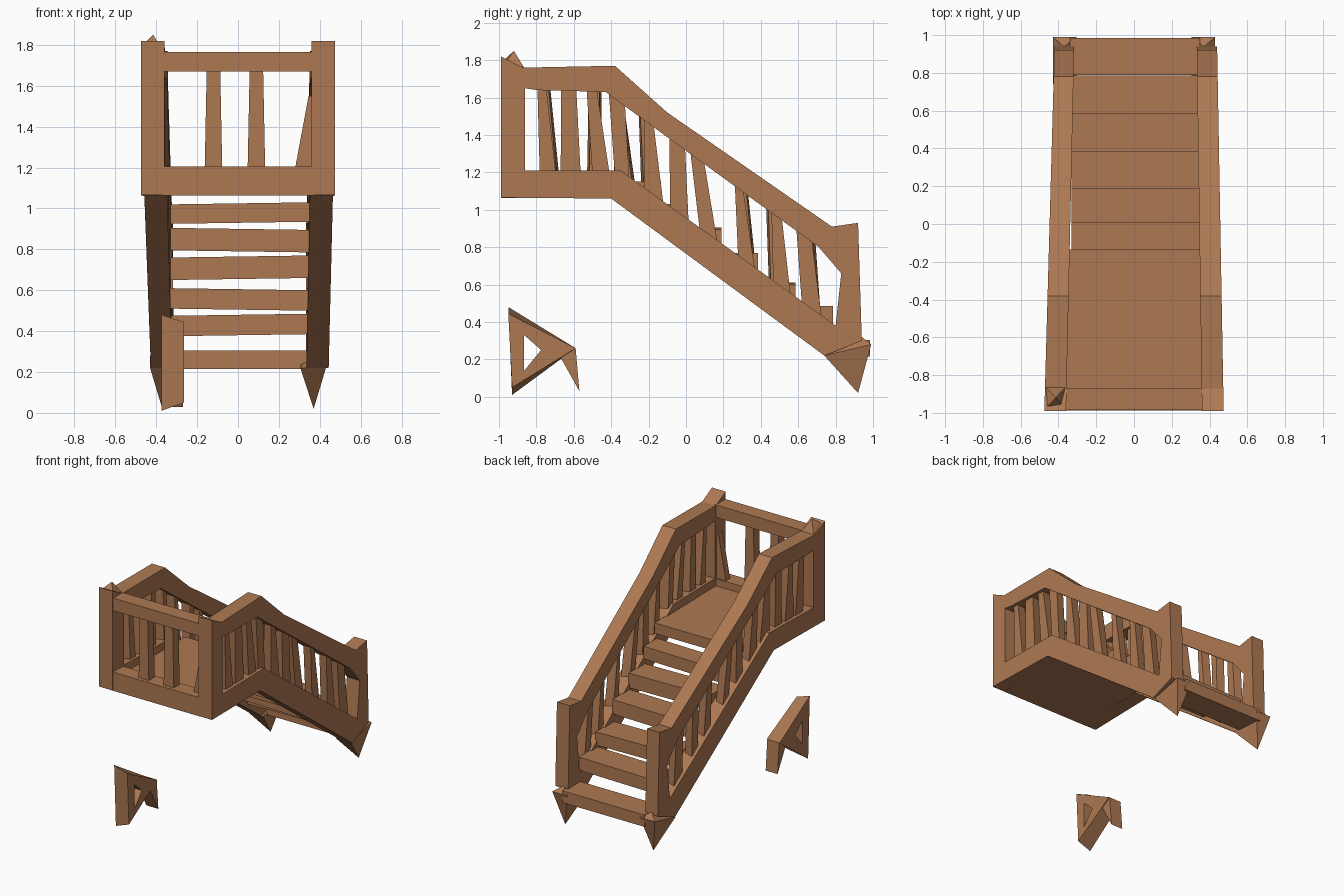
import bpy, bmesh, random

if "Cube" in bpy.data.objects:
    bpy.data.objects.remove(bpy.data.objects["Cube"])
random.seed(4)

wood = bpy.data.materials.new("brown wood")
wood.diffuse_color = (0.42, 0.19, 0.085, 1)
wood.use_nodes = True
wood.node_tree.nodes["Principled BSDF"].inputs["Base Color"].default_value = wood.diffuse_color


def finish(bm, name):
    bmesh.ops.recalc_face_normals(bm, faces=bm.faces)
    me = bpy.data.meshes.new(name)
    bm.to_mesh(me)
    bm.free()
    me.materials.append(wood)
    ob = bpy.data.objects.new(name, me)
    bpy.context.collection.objects.link(ob)
    return ob


def loft(bm, a, b):
    """Closed solid between two matching loops of points."""
    va, vb = [bm.verts.new(p) for p in a], [bm.verts.new(p) for p in b]
    n = len(a)
    bm.faces.new(va)
    bm.faces.new(vb)
    for i in range(n):
        j = (i + 1) % n
        bm.faces.new((va[i], va[j], vb[j], vb[i]))


def box(name, x, y, z, dz=0.0):
    bm = bmesh.new()
    loop = lambda px, d: [(px, y[0], z[0] + d), (px, y[1], z[0] + d),
                          (px, y[1], z[1] + d), (px, y[0], z[1] + d)]
    loft(bm, loop(x[0], 0), loop(x[1], dz))
    return finish(bm, name)


def ring(bm, outer, inner, xo, xi):
    """Frame with a hole, profile in y-z, between two x functions of y."""
    layers = [[bm.verts.new((f(y), y, z)) for y, z in loop]
              for loop in (outer, inner) for f in (xo, xi)]
    oo, oi, io, ii = layers
    n = len(outer)
    for a, b in ((oo, io), (oi, ii), (oo, oi), (io, ii)):
        for i in range(n):
            j = (i + 1) % n
            bm.faces.new((a[i], a[j], b[j], b[i]))


def lerp(pts, y):
    for (y0, z0), (y1, z1) in zip(pts, pts[1:]):
        if y <= y1:
            return z0 + (z1 - z0) * (y - y0) / (y1 - y0)
    return pts[-1][1]


# side railings: frame outline and opening, y-z
outer = [(-.99, 1.065), (-.4, 1.06), (.74, .22), (.94, .3), (.92, .93),
         (.78, .91), (-.1, 1.52), (-.38, 1.77), (-.87, 1.76), (-.99, 1.82)]
inner = [(-.86, 1.21), (-.35, 1.21), (.76, .41), (.80, .38), (.83, .66),
         (.71, .80), (-.13, 1.41), (-.43, 1.63), (-.80, 1.64), (-.86, 1.65)]
low = [(-.9, 1.2), (-.35, 1.2), (.8, .38)]
high = [(-.9, 1.65), (-.43, 1.65), (-.13, 1.43), (.75, .79)]
bar_y = (-.74, -.61, -.48, -.34, -.2, -.04, .09, .31, .48, .64)

for side, label, taper in ((1, "right", .018), (-1, "left", .028)):
    xo = lambda y: side * (.475 - taper * (y + 1))
    xi = lambda y: side * (.36 - taper * (y + 1) * .8)
    bm = bmesh.new()
    ring(bm, outer, inner, xo, xi)
    finish(bm, label + "_railing_frame")

    # leaning wedge-shaped balusters
    bm = bmesh.new()
    for y in bar_y:
        yb, yt = y + random.uniform(-.01, .035), y + random.uniform(-.035, .01)
        wb, wt = random.uniform(.035, .055), random.uniform(.02, .045)

        def sec(c, w, curve):
            xa, xb = xo(c) - side * .025, xi(c) + side * .02
            return [(xx, yy, lerp(curve, yy)) for xx, yy in
                    ((xa, c - w), (xa, c + w), (xb, c + w * .7), (xb, c - w * .7))]
        loft(bm, sec(yb, wb, low), sec(yt, wt, high))
    finish(bm, label + "_balusters")

    # pointed foot under the bottom end
    bm = bmesh.new()
    base = [(side * .305, .74, .22), (side * .43, .74, .22),
            (side * .43, .99, .28), (side * .305, .99, .28)]
    vs = [bm.verts.new(p) for p in base]
    top = bm.verts.new((side * .37, .94, .32))
    tip = bm.verts.new((side * .37, .92, .02))
    for i in range(4):
        bm.faces.new((vs[i], vs[i - 1], tip))
        bm.faces.new((vs[i], vs[i - 1], top))
    finish(bm, label + "_foot")

# little peak on the left corner post
bm = bmesh.new()
vs = [bm.verts.new(p) for p in ((-.475, -.985, 1.79), (-.36, -.985, 1.76),
                                (-.36, -.86, 1.75), (-.47, -.86, 1.75))]
tip = bm.verts.new((-.415, -.92, 1.85))
bm.faces.new(vs)
for i in range(4):
    bm.faces.new((vs[i], vs[i - 1], tip))
finish(bm, "left_post_peak")

# front railing
box("front_bottom_rail", (-.37, .37), (-.988, -.87), (1.063, 1.205))
box("front_top_rail", (-.37, .37), (-.985, -.87), (1.67, 1.765))
for i, x in enumerate((-.12, .09)):
    bm = bmesh.new()
    sq = lambda w, z: [(x - w, -.96, z), (x + w, -.96, z),
                       (x + w, -.89, z), (x - w, -.89, z)]
    loft(bm, sq(.043, 1.19), sq(.033, 1.68))
    finish(bm, f"front_baluster_{i}")
# slanted gusset at the right post
bm = bmesh.new()
tri = lambda y: [(.28, y, 1.2), (.37, y, 1.2), (.37, y, 1.55), (.345, y, 1.55)]
loft(bm, tri(-.93), tri(-.88))
finish(bm, "right_post_gusset")

# platform
box("platform", (-.37, .37), (-.97, -.38), (1.063, 1.15))
box("platform_edge", (-.35, .36), (-.39, -.135), (1.07, 1.15))

# open stair treads
treads = [(-.15, .01, .925, 1.02), (0, .19, .795, .905), (.185, .385, .65, .76),
          (.375, .585, .51, .61), (.575, .785, .375, .475)]
for i, (y0, y1, z0, z1) in enumerate(treads):
    box(f"tread_{i}", (-.33, .35), (y0, y1), (z0, z1), .01 * (-1) ** i)
box("bottom_tread", (-.34, .35), (.79, .985), (.215, .305))

# loose triangular support standing apart below the platform
bm = bmesh.new()
ring(bm, [(-.95, .48), (-.93, .01), (-.59, .26)],
     [(-.865, .33), (-.865, .14), (-.775, .25)],
     lambda y: -.375, lambda y: -.265)
for v in bm.verts:
    if v.co.x > -.3:
        v.co.z -= .035 if v.co.z > .4 else 0
        v.co.z += .04 if v.co.z < .05 else 0
finish(bm, "loose_brace")
bm = bmesh.new()
spur = lambda x: [(x, -.67, .21), (x, -.57, .03), (x, -.59, .26)]
loft(bm, spur(-.37), spur(-.27))
finish(bm, "loose_brace_spur")
